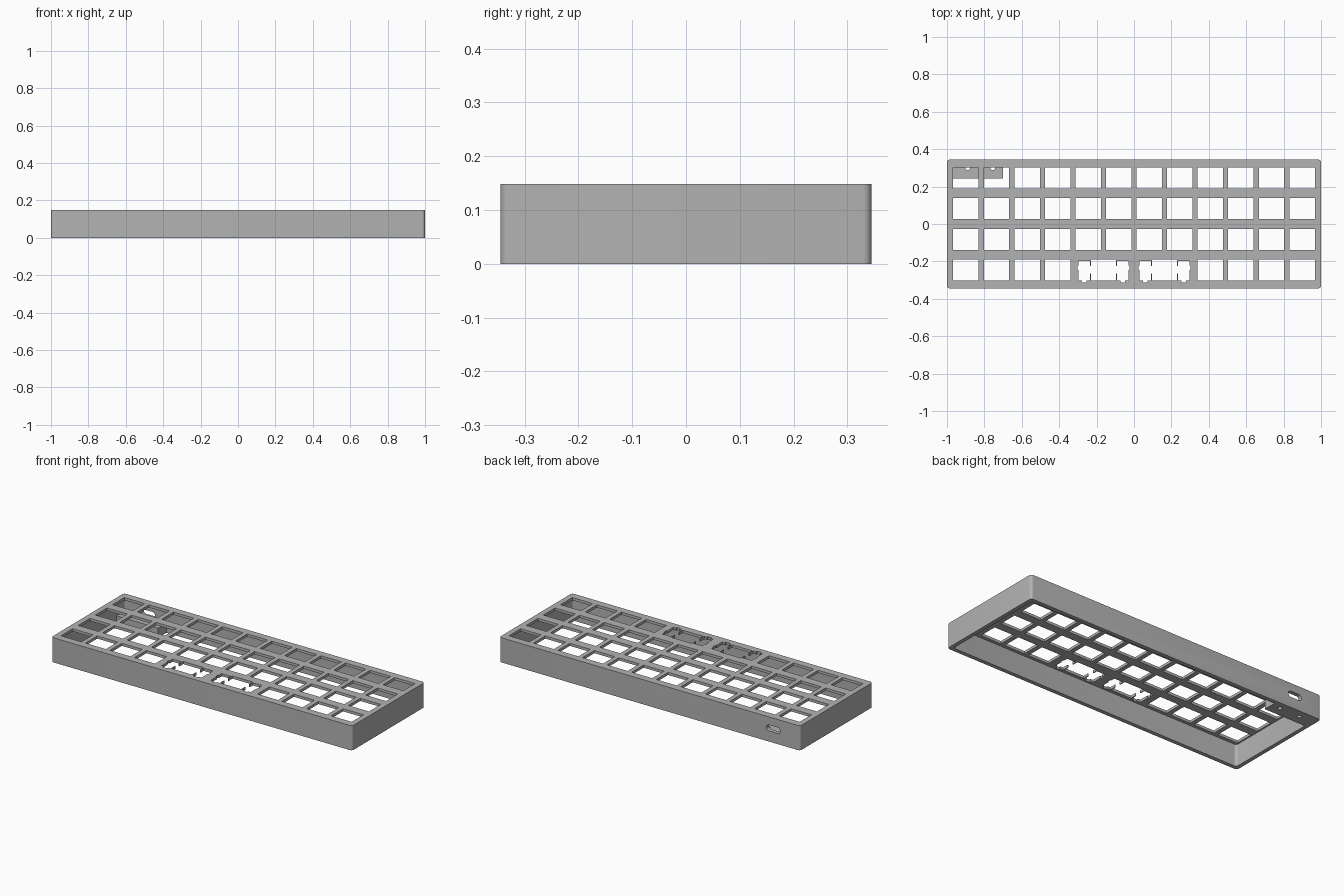
import bpy
import bmesh
from math import sin, cos, pi

HALF_X, HALF_Y, HEIGHT = 1.0, 0.345, 0.148
WALL, PLATE = 0.024, 0.016
PITCH = 0.1634
KEY_X, KEY_Y = 0.136, 0.112
MM = PITCH / 19.05          # one millimetre in model units
PORT_X, PORT_Z = -0.822, 0.082
SHELF_TOP, SHELF_FRONT, SHELF_END = 0.058, 0.242, -0.70

cube = bpy.data.objects.get("Cube")
if cube:
    bpy.data.objects.remove(cube)

grey = bpy.data.materials.new("case grey")
grey.use_nodes = True
grey.diffuse_color = (0.45, 0.45, 0.45, 1)
grey.node_tree.nodes["Principled BSDF"].inputs["Base Color"].default_value = grey.diffuse_color


def rounded(hx, hy, r, cx=0, cy=0, steps=6):
    """Counter-clockwise outline of a rectangle with rounded corners."""
    pts = []
    for q, (sx, sy) in enumerate([(1, 1), (-1, 1), (-1, -1), (1, -1)]):
        for i in range(steps + 1):
            a = (q + i / steps) * pi / 2
            pts.append((cx + sx * (hx - r) + r * cos(a), cy + sy * (hy - r) + r * sin(a)))
    return pts


def rect(x0, x1, y0, y1):
    return [(x0, y0), (x1, y0), (x1, y1), (x0, y1)]


def prisms(name, outlines, low, high, axis="z"):
    """One object of upright prisms, or prisms along y from (x, z) outlines."""
    bm = bmesh.new()
    for pts in outlines:
        place = (lambda p, h: (p[0], p[1], h)) if axis == "z" else (lambda p, h: (p[0], h, p[1]))
        bottom = [bm.verts.new(place(p, low)) for p in pts]
        top = [bm.verts.new(place(p, high)) for p in pts]
        bm.faces.new(bottom)
        bm.faces.new(top)
        for i in range(len(pts)):
            j = (i + 1) % len(pts)
            bm.faces.new((bottom[i], bottom[j], top[j], top[i]))
    bmesh.ops.recalc_face_normals(bm, faces=bm.faces)
    mesh = bpy.data.meshes.new(name)
    bm.to_mesh(mesh)
    bm.free()
    mesh.materials.append(grey)
    obj = bpy.data.objects.new(name, mesh)
    bpy.context.collection.objects.link(obj)
    return obj


def activate(obj):
    bpy.ops.object.select_all(action="DESELECT")
    obj.select_set(True)
    bpy.context.view_layer.objects.active = obj


def cut(obj, cutter):
    cutter.hide_render = True
    activate(obj)
    mod = obj.modifiers.new("cut", "BOOLEAN")
    mod.operation = "DIFFERENCE"
    mod.solver = "EXACT"
    mod.object = cutter
    bpy.ops.object.modifier_apply(modifier=mod.name)
    bpy.data.objects.remove(cutter)


def wide_key(cx, cy):
    """Double-width key opening with a stabiliser slot on each side."""
    half = [(7.9, 6.5), (7.9, 2.3), (8.5, 2.3), (8.5, 5.6), (15.5, 5.6), (15.5, 2.6),
            (16.2, 2.6), (16.2, 0), (15.5, 0), (15.5, -6.7), (13.5, -6.7), (13.5, -7.8),
            (10.5, -7.8), (10.5, -6.7), (8.5, -6.7), (8.5, -2.3), (7.9, -2.3), (7.9, -6.5)]
    loop = half + [(-x, y) for x, y in reversed(half)]
    return [(cx + x * MM, cy + y * MM) for x, y in loop]


# Case shell, open underneath
inner_x, inner_y = HALF_X - WALL, HALF_Y - WALL
case = prisms("case", [rounded(HALF_X, HALF_Y, 0.016)], 0, HEIGHT)
cut(case, prisms("cavity", [rounded(inner_x, inner_y, 0.016)], -0.1, HEIGHT - PLATE))

# Key openings: four rows of twelve, the front row with two wide keys
openings = []
for row in range(4):
    cy = (row - 1.5) * PITCH
    for col in range(12):
        if row == 0 and 4 <= col <= 7:
            continue
        cx = (col - 5.5) * PITCH
        openings.append(rect(cx - KEY_X / 2, cx + KEY_X / 2, cy - KEY_Y / 2, cy + KEY_Y / 2))
for side in (-1, 1):
    openings.append(wide_key(side * PITCH, -1.5 * PITCH))
cut(case, prisms("key_openings", openings, HEIGHT - 2 * PLATE, HEIGHT + 0.05))

# Cable port through the back wall
cut(case, prisms("port_opening", [rounded(0.046, 0.018, 0.0175, PORT_X, PORT_Z)],
                 inner_y - 0.02, HALF_Y + 0.05, "y"))

# Controller shelf in the back corner, with two screw holes
shelf = prisms("controller_shelf", [rect(-inner_x, SHELF_END, SHELF_FRONT, inner_y)], 0, SHELF_TOP)
holes = [rounded(0.012, 0.012, 0.0119, PORT_X + s * 0.067, 0.3) for s in (-1, 1)]
cut(shelf, prisms("screw_holes", holes, -0.05, HEIGHT / 2))

for obj in (case, shelf):
    activate(obj)
    bpy.ops.object.shade_smooth_by_angle()
